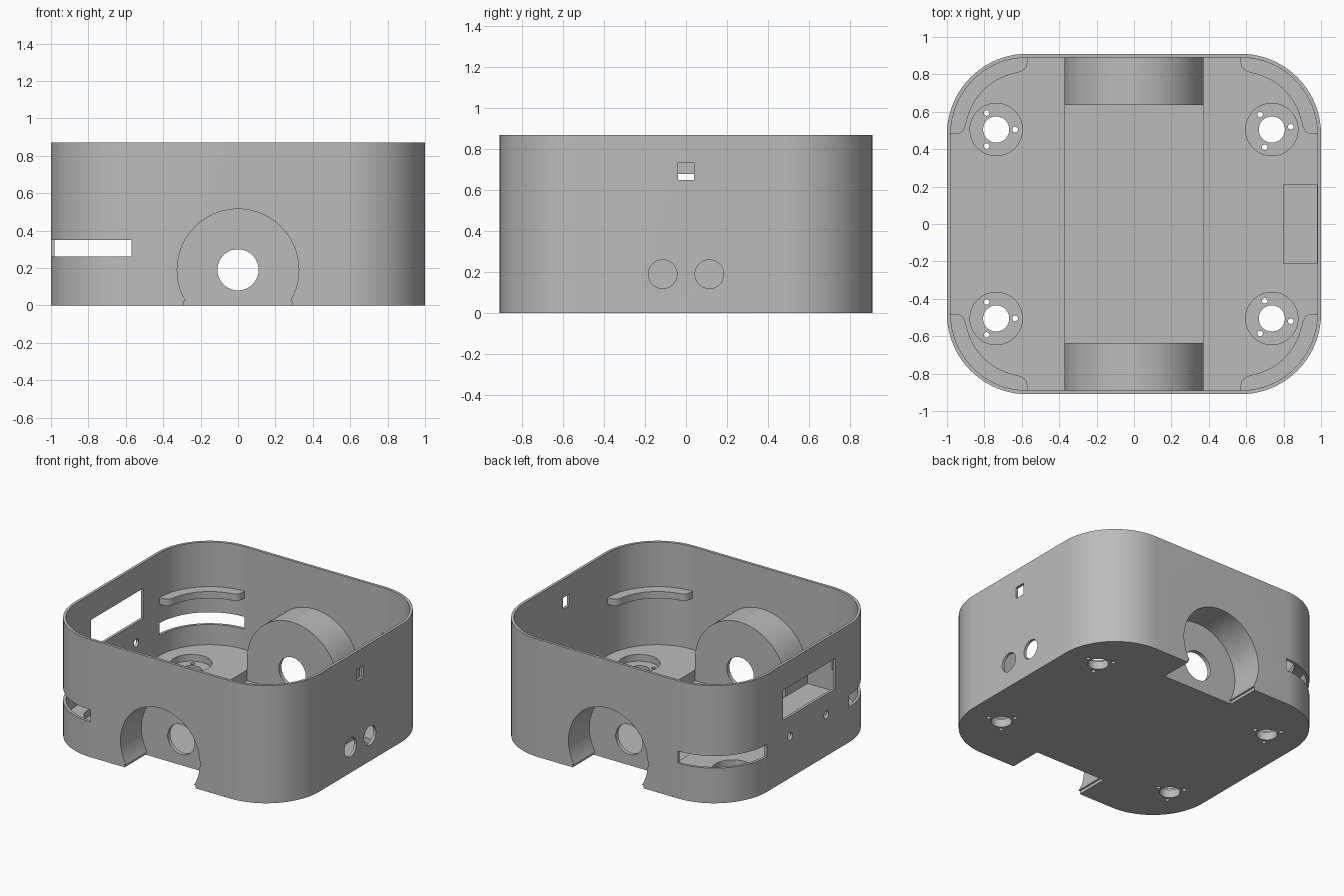
import bpy, bmesh, math

if "Cube" in bpy.data.objects:
    bpy.data.objects.remove(bpy.data.objects["Cube"])

plastic = bpy.data.materials.new("grey_plastic")
plastic.diffuse_color = (0.5, 0.5, 0.5, 1)
plastic.use_nodes = True
plastic.node_tree.nodes["Principled BSDF"].inputs["Base Color"].default_value = plastic.diffuse_color
PLACE = {'z': lambda u, v, w: (u, v, w),
         'y': lambda u, v, w: (u, w, v),
         'x': lambda u, v, w: (w, u, v)}


def prism(name, pts, a, b, axis='z'):
    """Extrude a 2D profile from a to b along an axis."""
    bm = bmesh.new()
    lo = [bm.verts.new(PLACE[axis](u, v, a)) for u, v in pts]
    hi = [bm.verts.new(PLACE[axis](u, v, b)) for u, v in pts]
    bm.faces.new(lo)
    bm.faces.new(hi)
    for i in range(len(pts)):
        j = (i + 1) % len(pts)
        bm.faces.new((lo[i], lo[j], hi[j], hi[i]))
    bmesh.ops.recalc_face_normals(bm, faces=bm.faces)
    mesh = bpy.data.meshes.new(name)
    bm.to_mesh(mesh)
    bm.free()
    mesh.materials.append(plastic)
    ob = bpy.data.objects.new(name, mesh)
    bpy.context.collection.objects.link(ob)
    return ob


def arc(cx, cy, r, a0, a1, n):
    return [(cx + r * math.cos(math.radians(a0 + (a1 - a0) * i / n)),
             cy + r * math.sin(math.radians(a0 + (a1 - a0) * i / n))) for i in range(n + 1)]


def circle(cx, cy, r, n=64):
    return arc(cx, cy, r, 0, 360, n)[:-1]


def rect(u0, u1, v0, v1):
    return [(u0, v0), (u1, v0), (u1, v1), (u0, v1)]


def rounded(r):
    """Case outline with corner radius r about fixed corner centres."""
    pts = []
    for k, (sx, sy) in enumerate([(1, 1), (-1, 1), (-1, -1), (1, -1)]):
        pts += arc(0.57 * sx, 0.48 * sy, r, 90 * k, 90 * k + 90, 20)
    return pts


def combine(op, pts, a, b, axis='z'):
    """Cut from or join to the case body."""
    tool = prism("tool", pts, a, b, axis)
    tool.hide_render = True
    m = body.modifiers.new("bool", 'BOOLEAN')
    m.operation, m.solver, m.object = op, 'EXACT', tool
    bpy.context.view_layer.objects.active = body
    bpy.ops.object.modifier_apply(modifier=m.name)
    bpy.data.objects.remove(tool, do_unlink=True)


def cut(*args):
    combine('DIFFERENCE', *args)


# Case shell with thick floor and a lower centre channel
body = prism("case_body", rounded(0.43), 0, 0.87)
cut(rounded(0.41), 0.11, 1.2)
cut(rect(-0.369, 0.369, -0.7, 0.7), 0.03, 0.5)

# Wheel housings: arch-topped blocks, hollowed from outside
for s in (-1, 1):
    arch = arc(0, 0.19, 0.371, 0, 180, 40) + [(-0.371, 0.015), (0.371, 0.015)]
    combine('UNION', arch, *sorted((0.635 * s, 0.9 * s)), 'y')
    span = sorted((0.665 * s, 1.2 * s))
    cut(circle(0, 0.19, 0.325, 80), *span, 'y')
    cut(rect(-0.29, 0.29, -0.1, 0.022), *span, 'y')
cut(circle(0, 0.19, 0.11), -0.8, 0.8, 'y')

# Floor mounts: round recess, centre hole, three screw holes
for sx in (-1, 1):
    for sy in (-1, 1):
        cx, cy = 0.737 * sx, 0.505 * sy
        cut(circle(cx, cy, 0.14), 0.06, 0.2)
        cut(circle(cx, cy, 0.07, 48), -0.1, 0.2)
        turn = 0 if sx < 0 else 8 * sy
        for k in range(3):
            t = math.radians(turn + 120 * k)
            cut(circle(cx + 0.102 * math.cos(t), cy + 0.102 * math.sin(t), 0.015, 16), -0.1, 0.2)

# Right wall: sensor pocket, two sensor holes, square hole
cut(rect(0.8, 0.979, -0.21, 0.21), 0.07, 0.2)
for s in (-1, 1):
    cut(circle(0.114 * s, 0.19, 0.07, 48), 0.9, 1.2, 'x')
cut(rect(-0.04, 0.04, 0.65, 0.735), 0.9, 1.2, 'x')

# Left wall: window, two screw holes, corner slots
cut(rect(-0.32, 0.295, 0.457, 0.68), -1.2, -0.9, 'x')
for s in (-1, 1):
    cut(circle(0.21 * s, 0.307, 0.028, 24), -1.2, -0.9, 'x')
    cut(rect(-1.2, -0.57, *sorted((0.48 * s, 1.2 * s))), 0.26, 0.35)

# Curved ledges inside the four corners
inner = [(0, 0.415), (0, 0.38), (1, 0.36), (3, 0.345), (6, 0.336), (10, 0.333)]
inner += [(a, 0.332) for a in range(15, 80, 5)]
inner += [(90 - a, r) for a, r in reversed(inner[:6])]
ledge = [(0.57 + r * math.cos(math.radians(a)), 0.48 + r * math.sin(math.radians(a)))
         for a, r in inner] + arc(0.57, 0.48, 0.415, 90, 0, 20)[1:-1]
parts = [body]
for sx, side in ((-1, "left"), (1, "right")):
    for sy, end in ((-1, "front"), (1, "back")):
        pts = [(sx * x, sy * y) for x, y in ledge]
        parts.append(prism(f"corner_ledge_{end}_{side}", pts, 0.49, 0.54))

# Smooth curved walls, keep edges crisp
bpy.ops.object.select_all(action='DESELECT')
for ob in parts:
    ob.select_set(True)
bpy.context.view_layer.objects.active = body
bpy.ops.object.shade_smooth_by_angle(angle=math.radians(30))
